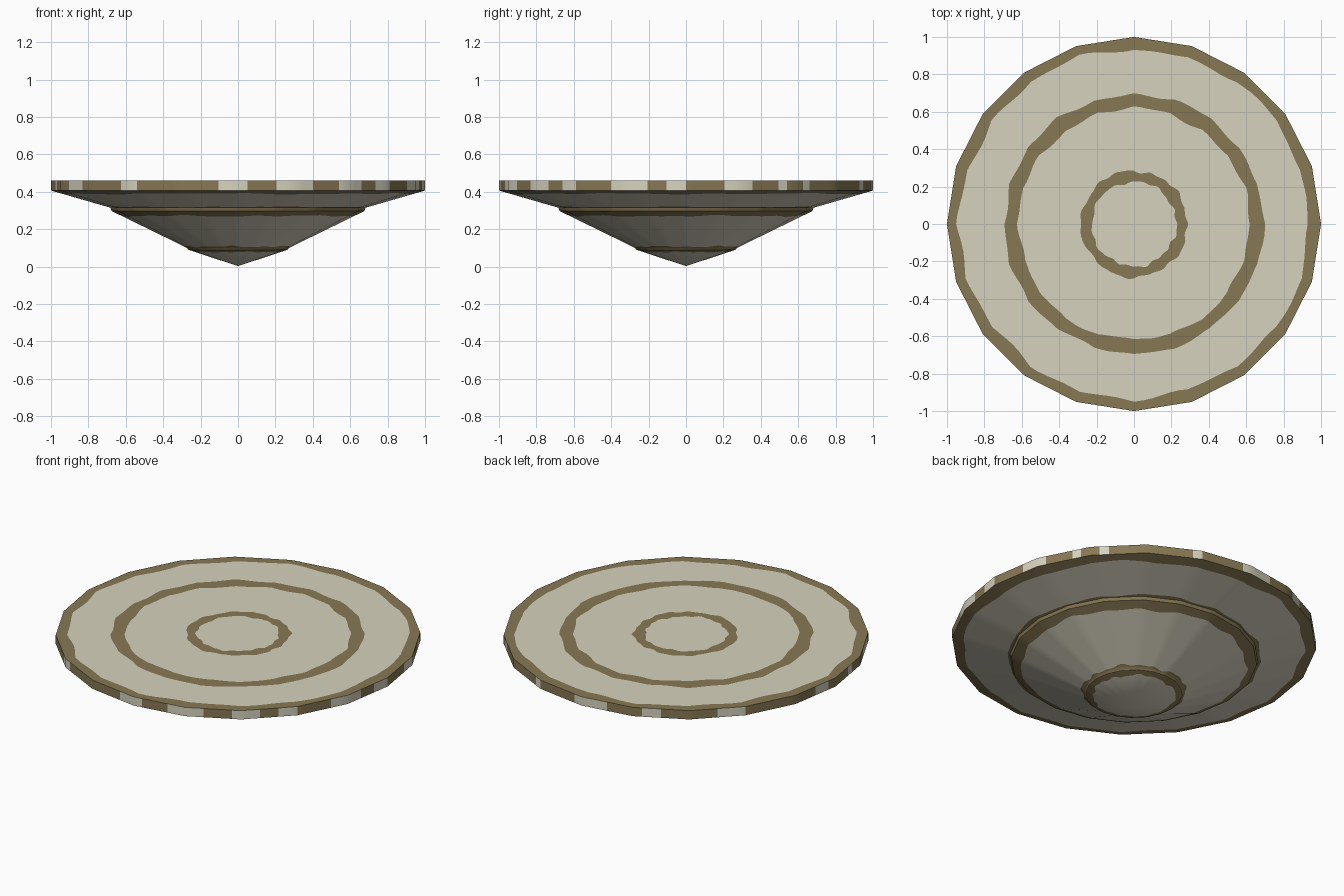
import bpy, bmesh, math

if "Cube" in bpy.data.objects:
    bpy.data.objects.remove(bpy.data.objects["Cube"])

SIDES, SUB = 20, 6          # 20-sided disc, each side cut finer for the wavy bands
N = SIDES * SUB
TOP = 0.46
# underside outline: radius, height
PROFILE = [(0, 0.003), (0.265, 0.09), (0.272, 0.10), (0.675, 0.297), (0.682, 0.315), (1, 0.407)]
# light patches on the rim edge, in degrees
PATCHES = [(-129, -123), (-95, -86), (-78, -67), (-57, -48), (-43, -37), (-24, -13),
           (-5, 0), (13, 20), (31, 33), (38, 41), (68, 71), (88, 98), (110, 116),
           (135, 144), (171, 178), (188, 191), (205, 214)]


def material(name, rgb):
    m = bpy.data.materials.new(name)
    m.diffuse_color = (*rgb, 1)
    m.use_nodes = True
    m.node_tree.nodes["Principled BSDF"].inputs["Base Color"].default_value = m.diffuse_color
    return m


cream = material("cream", (0.68, 0.645, 0.515))
brown = material("brown", (0.242, 0.188, 0.089))


def height(r):
    for (r0, z0), (r1, z1) in zip(PROFILE, PROFILE[1:]):
        if r <= r1:
            return z0 + (z1 - z0) * (r - r0) / (r1 - r0)
    return PROFILE[-1][1]


def wobble(a, seed):
    return (math.sin(5 * a + seed * 2.1) + math.sin(11 * a + seed * 3.7)
            + 0.7 * math.sin(19 * a + seed)) / 2.7


def radii(a):
    """Band borders and outline breaks along one spoke (fractions of the polygon)."""
    return [0.228 + 0.012 * wobble(a, 1), 0.265, 0.272, 0.287 + 0.012 * wobble(a, 2),
            0.622 + 0.012 * wobble(a, 3), 0.675, 0.682, 0.697 + 0.011 * wobble(a, 4),
            0.94 + 0.016 * wobble(a, 5), 1.0]


BROWN_STRIPS = {1, 2, 3, 5, 6, 7, 9}
bm = bmesh.new()


def spoke(i):
    """Unit point on the straight-sided polygon."""
    k, t = divmod(i, SUB)
    t /= SUB
    a0, a1 = 2 * math.pi * k / SIDES, 2 * math.pi * (k + 1) / SIDES
    return (math.cos(a0) * (1 - t) + math.cos(a1) * t,
            math.sin(a0) * (1 - t) + math.sin(a1) * t)


def surface(z_of):
    """Disc of wavy rings; returns its outer ring."""
    centre = bm.verts.new((0, 0, z_of(0)))
    rows = []
    for i in range(N):
        x, y = spoke(i)
        rows.append([bm.verts.new((x * r, y * r, z_of(r))) for r in radii(2 * math.pi * i / N)])
    for i in range(N):
        p, q = rows[i], rows[(i + 1) % N]
        bm.faces.new((centre, p[0], q[0]))
        for j in range(1, len(p)):
            f = bm.faces.new((p[j - 1], p[j], q[j], q[j - 1]))
            f.material_index = int(j in BROWN_STRIPS)
    return [r[-1] for r in rows]


upper = surface(lambda r: TOP)
lower = surface(height)

# rim edge cut exactly at the patch borders is approximated by 3 degree columns
for i in range(N):
    j = (i + 1) % N
    f = bm.faces.new((lower[i], lower[j], upper[j], upper[i]))
    mid = (i + 0.5) * 360 / N
    f.material_index = int(not any(a <= mid <= b or a <= mid - 360 <= b for a, b in PATCHES))

bmesh.ops.recalc_face_normals(bm, faces=bm.faces)
mesh = bpy.data.meshes.new("tiered_disc")
bm.to_mesh(mesh)
bm.free()
mesh.materials.append(cream)
mesh.materials.append(brown)
disc = bpy.data.objects.new("tiered_disc", mesh)
bpy.context.collection.objects.link(disc)
bpy.context.view_layer.objects.active = disc
disc.select_set(True)
bpy.ops.object.shade_smooth_by_angle(angle=math.radians(30))
